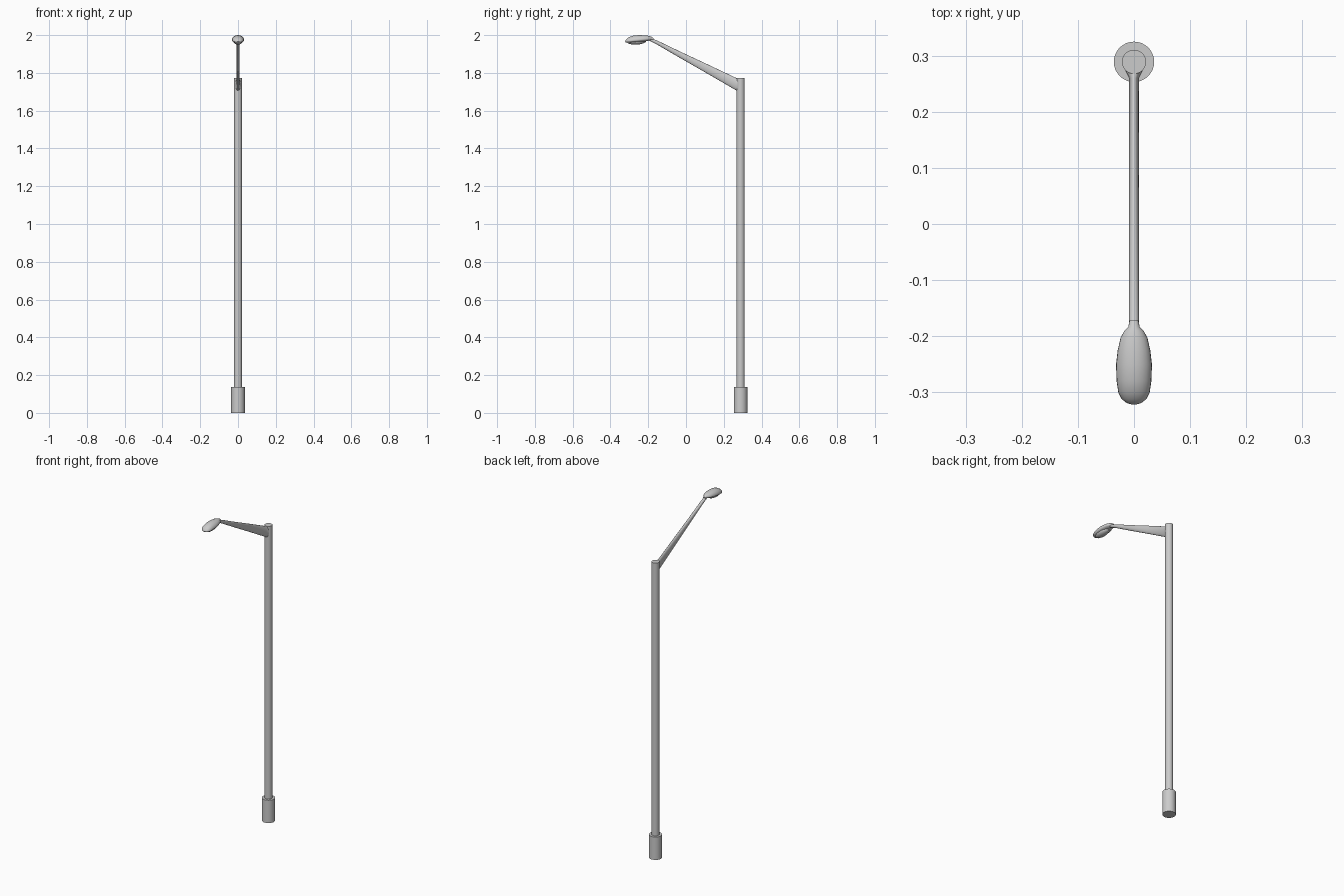
import bpy, bmesh
from math import cos, sin, pi, radians

if "Cube" in bpy.data.objects:
    bpy.data.objects.remove(bpy.data.objects["Cube"])

POLE_Y = 0.289


def finish(name, bm, angle=40):
    bmesh.ops.recalc_face_normals(bm, faces=bm.faces)
    mesh = bpy.data.meshes.new(name)
    bm.to_mesh(mesh)
    bm.free()
    ob = bpy.data.objects.new(name, mesh)
    bpy.context.collection.objects.link(ob)
    bpy.ops.object.select_all(action='DESELECT')
    ob.select_set(True)
    bpy.context.view_layer.objects.active = ob
    bpy.ops.object.shade_smooth_by_angle(angle=radians(angle))
    return ob


def cylinder(name, r, z0, z1):
    bpy.ops.mesh.primitive_cylinder_add(vertices=32, radius=r, depth=z1 - z0,
                                        location=(0, POLE_Y, (z0 + z1) / 2))
    ob = bpy.context.object
    ob.name = name
    bpy.ops.object.shade_smooth_by_angle(angle=radians(40))
    return ob


def loft(name, stations, seg=24):
    """Skin oval rings along y; station = (y, z, half width, rise, drop)."""
    bm = bmesh.new()
    rings = []
    for y, z, w, up, down in stations:
        ring = []
        for i in range(seg):
            a = 2 * pi * i / seg
            h = up if sin(a) > 0 else down
            ring.append(bm.verts.new((w * cos(a), y, z + h * sin(a))))
        rings.append(ring)
    for a, b in zip(rings, rings[1:]):
        for i in range(seg):
            j = (i + 1) % seg
            bm.faces.new((a[i], a[j], b[j], b[i]))
    bm.faces.new(rings[0])
    bm.faces.new(rings[-1])
    return finish(name, bm)


# upright
cylinder("base_sleeve", 0.036, 0, 0.137)
cylinder("pole", 0.0215, 0.13, 1.773)

# tapered arm, deep at the pole and slim at the lamp
loft("arm", [
    (0.282, 1.733, 0.018, 0.034, 0.034),
    (0.270, 1.739, 0.014, 0.033, 0.034),
    (0.260, 1.744, 0.009, 0.032, 0.033),
    (0.110, 1.823, 0.009, 0.024, 0.025),
    (-0.040, 1.901, 0.009, 0.016, 0.017),
    (-0.150, 1.959, 0.009, 0.011, 0.011),
    (-0.195, 1.980, 0.009, 0.009, 0.009),
])

# lamp housing: domed top, shallow underside
loft("lamp_housing", [
    (-0.172, 1.979, 0.008, 0.006, 0.006),
    (-0.183, 1.980, 0.010, 0.011, 0.006),
    (-0.190, 1.980, 0.017, 0.014, 0.008),
    (-0.203, 1.979, 0.024, 0.018, 0.010),
    (-0.225, 1.977, 0.029, 0.022, 0.012),
    (-0.250, 1.974, 0.032, 0.026, 0.012),
    (-0.280, 1.971, 0.031, 0.026, 0.011),
    (-0.300, 1.969, 0.028, 0.021, 0.010),
    (-0.312, 1.968, 0.022, 0.014, 0.008),
    (-0.319, 1.967, 0.013, 0.007, 0.005),
    (-0.322, 1.967, 0.003, 0.001, 0.001),
])

# bulging lens under the housing
bpy.ops.mesh.primitive_uv_sphere_add(segments=24, ring_count=12, radius=1,
                                     location=(0, -0.262, 1.967))
lens = bpy.context.object
lens.name = "lens"
lens.scale = (0.024, 0.051, 0.0175)
lens.rotation_euler.x = radians(3)
bpy.ops.object.shade_smooth_by_angle(angle=radians(40))
